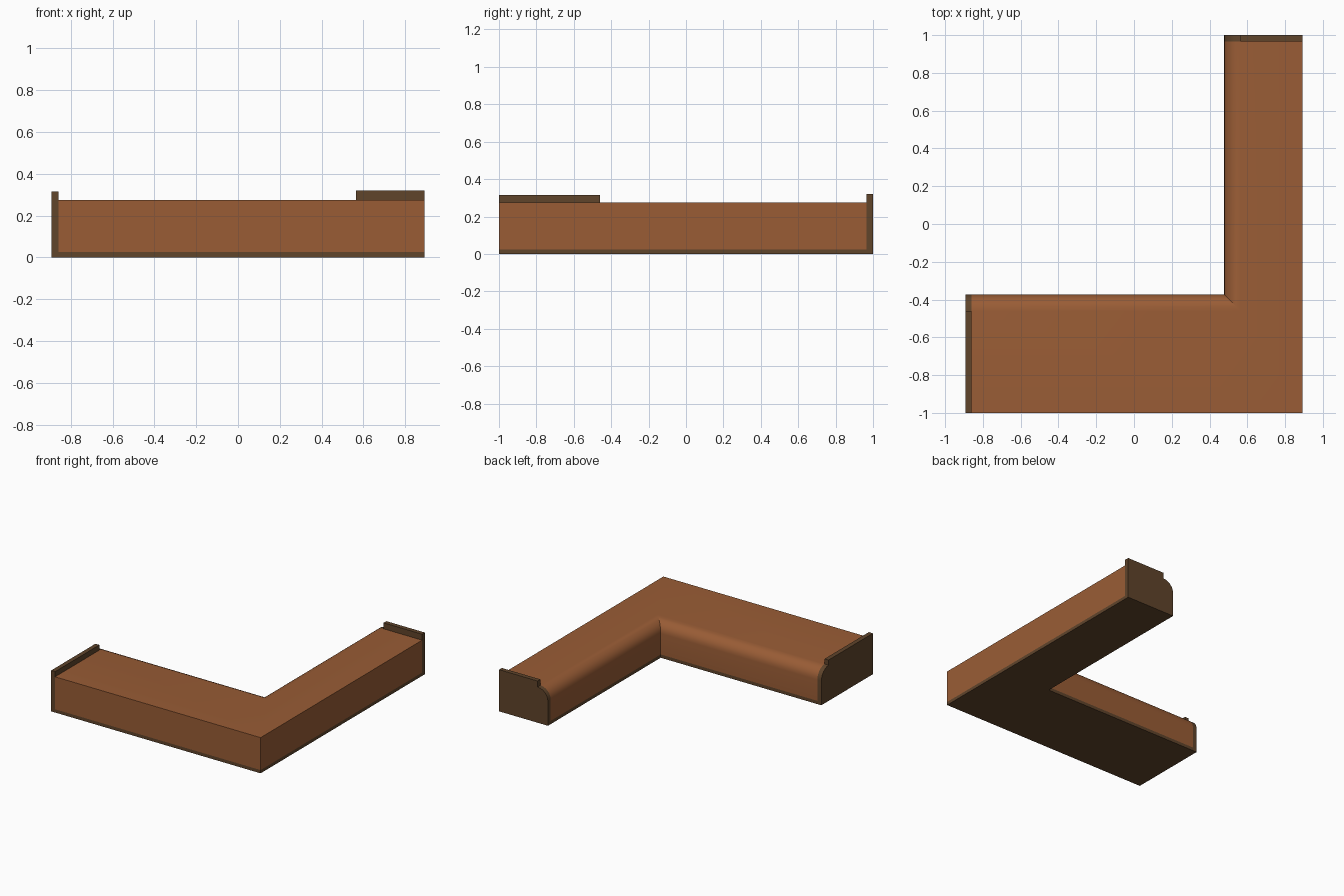
import bpy, bmesh, math

if "Cube" in bpy.data.objects:
    bpy.data.objects.remove(bpy.data.objects["Cube"])

X0, X1, Y0, Y1 = -0.893, 0.893, -1.0, 1.0   # overall footprint
IX, IY = 0.477, -0.373                      # inner edges of the two legs
CAP, BASE, TOP, R = 0.034, 0.025, 0.275, 0.088


def material(name, rgb):
    m = bpy.data.materials.new(name)
    m.diffuse_color = (*rgb, 1)
    m.use_nodes = True
    m.node_tree.nodes["Principled BSDF"].inputs["Base Color"].default_value = m.diffuse_color
    return m


wood = material("brown_wood", (0.32, 0.108, 0.036))
dark = material("dark_wood", (0.115, 0.058, 0.024))


def loft(name, rings, mat):
    """Closed solid through matching rings of points."""
    bm = bmesh.new()
    loops = [[bm.verts.new(p) for p in ring] for ring in rings]
    n = len(loops[0])
    for a, b in zip(loops, loops[1:]):
        for i in range(n):
            j = (i + 1) % n
            bm.faces.new((a[i], a[j], b[j], b[i]))
    bm.faces.new(loops[0])
    bm.faces.new(loops[-1])
    bmesh.ops.recalc_face_normals(bm, faces=bm.faces)
    me = bpy.data.meshes.new(name)
    bm.to_mesh(me)
    bm.free()
    me.materials.append(mat)
    ob = bpy.data.objects.new(name, me)
    bpy.context.collection.objects.link(ob)
    bpy.context.view_layer.objects.active = ob
    ob.select_set(True)
    bpy.ops.object.shade_smooth_by_angle(angle=math.radians(30))
    ob.select_set(False)


# Profiles: (distance from the inner edge, z); None means the outer edge
def rounded(bottom, extra=()):
    arc = [(R - R * math.cos(a), TOP - R + R * math.sin(a))
           for a in (math.pi / 2 * i / 6 for i in range(7))]
    top = extra[-1][1] if extra else TOP
    return [(None, bottom), (0, bottom)] + arc + list(extra) + [(None, top)]


def leg_a(profile, x):
    return [(x, Y0 if d is None else IY - d, z) for d, z in profile]


def leg_b(profile, y):
    return [(X1 if d is None else IX + d, y, z) for d, z in profile]


def corner(profile):
    return [(X1, Y0, z) if d is None else (IX + d, IY - d, z) for d, z in profile]


def l_shape(name, profile, mat):
    loft(name, [leg_a(profile, X0 + CAP), corner(profile), leg_b(profile, Y1 - CAP)], mat)


# Mitred L-shaped body with rounded inner top edge, on a thin plinth
l_shape("counter_body", rounded(BASE), wood)
l_shape("plinth", [(None, 0), (0, 0), (0, BASE), (None, BASE)], dark)

# End panels following the body profile, with a raised lip
cap_a = rounded(0, [(R, 0.315)])
cap_b = rounded(0, [(R, 0.321)])
loft("left_end_panel", [leg_a(cap_a, X0), leg_a(cap_a, X0 + CAP)], dark)
loft("back_end_panel", [leg_b(cap_b, Y1 - CAP), leg_b(cap_b, Y1)], dark)
